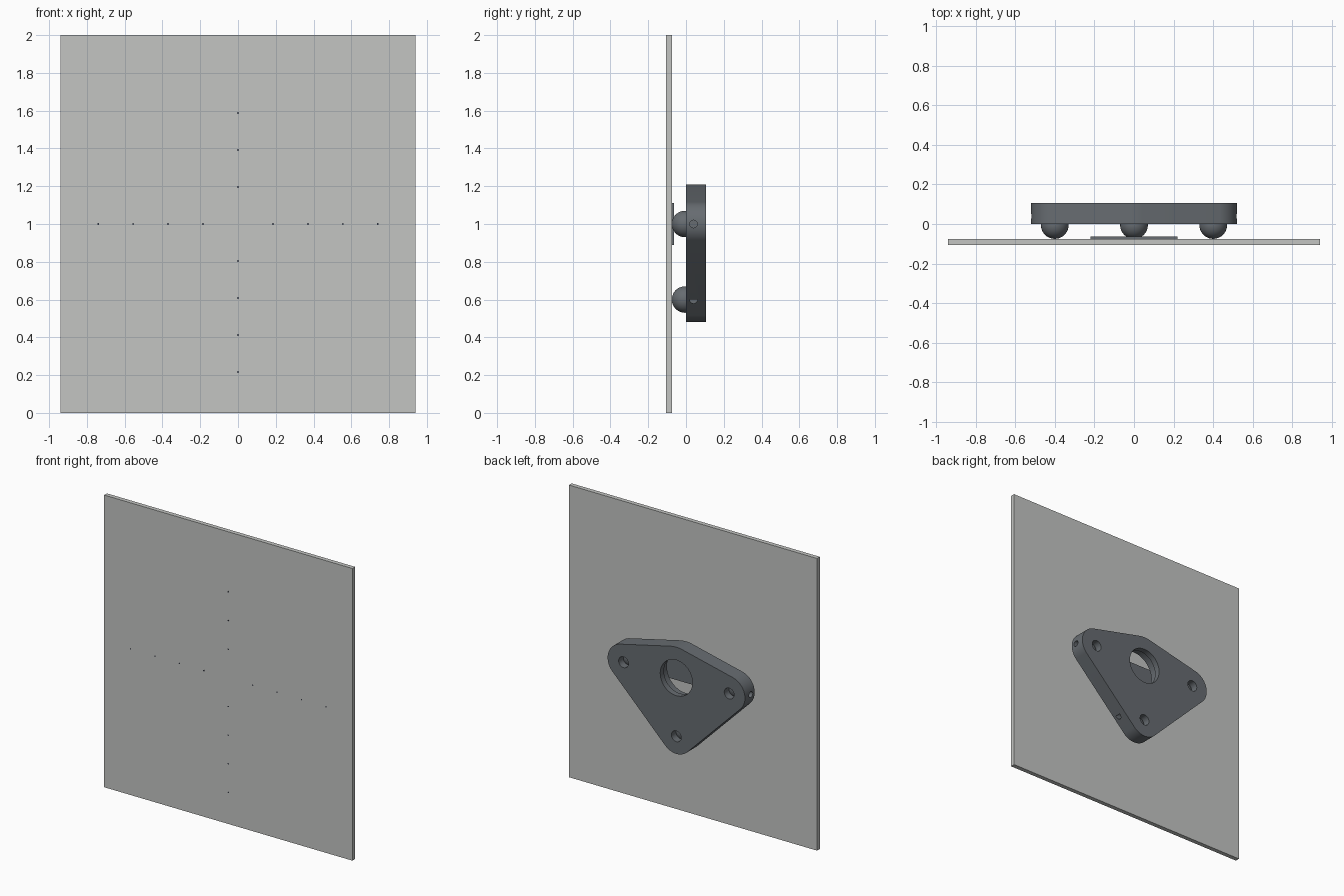
import bpy, bmesh, math
from mathutils import Matrix, Vector

if "Cube" in bpy.data.objects:
    bpy.data.objects.remove(bpy.data.objects["Cube"], do_unlink=True)


def material(name, rgb):
    m = bpy.data.materials.new(name)
    m.use_nodes = True
    m.diffuse_color = (*rgb, 1)
    m.node_tree.nodes["Principled BSDF"].inputs["Base Color"].default_value = (*rgb, 1)
    return m


PALE = material("pale grey panel", (0.55, 0.56, 0.545))
SLATE = material("slate grey", (0.135, 0.15, 0.165))
INK = material("dark mark", (0.03, 0.035, 0.05))


def finish(name, bm, mat):
    bmesh.ops.recalc_face_normals(bm, faces=bm.faces)
    mesh = bpy.data.meshes.new(name)
    bm.to_mesh(mesh)
    bm.free()
    mesh.materials.append(mat)
    obj = bpy.data.objects.new(name, mesh)
    bpy.context.collection.objects.link(obj)
    return obj


def activate(obj):
    bpy.ops.object.select_all(action="DESELECT")
    obj.select_set(True)
    bpy.context.view_layer.objects.active = obj


def smooth(obj):
    activate(obj)
    bpy.ops.object.shade_smooth_by_angle(angle=math.radians(35))


def box(name, low, high, mat):
    low, high = Vector(low), Vector(high)
    bm = bmesh.new()
    bmesh.ops.create_cube(bm, size=1, matrix=Matrix.Translation((low + high) / 2)
                          @ Matrix.Diagonal((*(high - low), 1)))
    return finish(name, bm, mat)


def add_rod(bm, start, end, radius, sides=48):
    start, end = Vector(start), Vector(end)
    axis = end - start
    spin = axis.to_track_quat("Z", "Y").to_matrix().to_4x4()
    bmesh.ops.create_cone(bm, cap_ends=True, segments=sides, radius1=radius,
                          radius2=radius, depth=axis.length,
                          matrix=Matrix.Translation((start + end) / 2) @ spin)


def cut(obj, start, end, radius):
    bm = bmesh.new()
    add_rod(bm, start, end, radius)
    tool = finish("hole_cutter", bm, SLATE)
    tool.hide_render = True
    mod = obj.modifiers.new("hole", "BOOLEAN")
    mod.operation, mod.solver, mod.object = "DIFFERENCE", "EXACT", tool
    activate(obj)
    bpy.ops.object.modifier_apply(modifier=mod.name)
    bpy.data.objects.remove(tool, do_unlink=True)


# Large flat panel and the thin strip on its back
box("panel", (-0.94, -0.105, 0), (0.94, -0.075, 2), PALE)
box("target_strip", (-0.22, -0.075, 0.89), (0.22, -0.063, 1.11), SLATE)

# Tiny marks in a cross on the panel front
bm = bmesh.new()
spots = [(s * 0.185 * k, 1) for s in (-1, 1) for k in range(1, 5)]
spots += [(0, 1 + 0.196 * k) for k in range(-4, 4) if k]
for x, z in spots:
    add_rod(bm, (x, -0.1055, z), (x, -0.104, z), 0.005, 12)
finish("panel_marks", bm, INK)

# Carrier: rounded outline wrapped around three corners and the centre
FEET = [(-0.4, 1.0), (0.4, 1.0), (0, 0.6)]
DEPTH = 0.105
bm = bmesh.new()
for (cx, cz), r in [(f, 0.12) for f in FEET] + [((0, 1.0), 0.21)]:
    for i in range(96):
        a = math.tau * i / 96
        for y in (0, DEPTH):
            bm.verts.new((cx + r * math.cos(a), y, cz + r * math.sin(a)))
hull = bmesh.ops.convex_hull(bm, input=bm.verts)
loose = [v for v in bm.verts if not v.link_faces]
bmesh.ops.delete(bm, geom=loose, context="VERTS")
bmesh.ops.dissolve_limit(bm, angle_limit=math.radians(0.5), verts=bm.verts, edges=bm.edges)
carrier = finish("carrier", bm, SLATE)

# Central opening with a lip at the back, and a hole behind each ball
cut(carrier, (0, -0.05, 1), (0, 0.065, 1), 0.145)
cut(carrier, (0, -0.05, 1), (0, 0.2, 1), 0.122)
for x, z in FEET:
    cut(carrier, (x, -0.05, z), (x, 0.2, z), 0.037)

# Small side holes
for edge, z, side in [(0.52, 1.0, 1), (0.52, 1.0, -1), (0.12, 0.6, 1)]:
    cut(carrier, (side * (edge - 0.05), 0.04, z), (side * (edge + 0.05), 0.04, z), 0.02)
smooth(carrier)

# Ball feet between carrier and panel
for name, (x, z) in zip(("right", "left", "lower"), FEET):
    bm = bmesh.new()
    bmesh.ops.create_uvsphere(bm, u_segments=40, v_segments=24, radius=0.07,
                              matrix=Matrix.Translation((x, -0.005, z)))
    smooth(finish(name + "_ball_foot", bm, SLATE))
